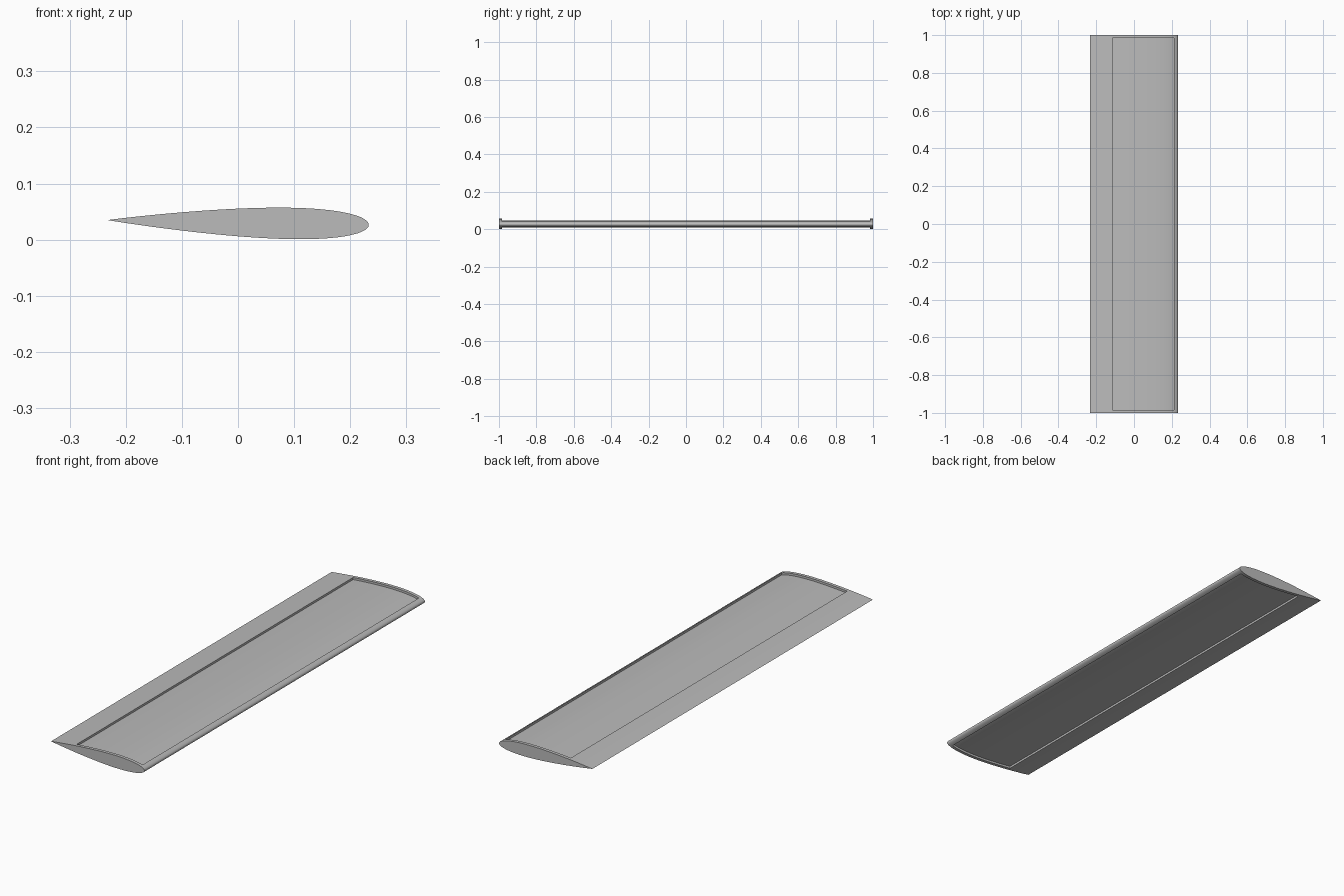
import bpy, bmesh, math

cube = bpy.data.objects.get("Cube")
if cube:
    bpy.data.objects.remove(cube)

CHORD = 0.466
NOSE_Z, TAIL_Z = 0.0265, 0.035
PANEL = (0.043, 0.747)      # chord fractions where the recess starts and ends
DEPTH = 0.0095
RIB_Y, TIP_Y = 0.985, 1.0


def half_thickness(t):
    # symmetric twelve percent aerofoil with a closed tail
    return 0.6 * CHORD * (0.2969 * math.sqrt(t) - 0.126 * t - 0.3516 * t**2
                          + 0.2843 * t**3 - 0.1036 * t**4)


# Chord stations, doubled at the recess edges so the panel gets upright walls
steps = 36
stations = [(0.5 - 0.5 * math.cos(math.pi * i / steps)) for i in range(steps + 1)]
stations = [(t, PANEL[0] < t < PANEL[1]) for t in stations
            if min(abs(t - p) for p in PANEL) > 0.004]
stations += [(p, inside) for p in PANEL for inside in (False, True)]
stations.sort(key=lambda s: (s[0], s[1] if s[0] < 0.5 else not s[1]))


def section(y, recessed):
    def side(sign, items):
        pts = []
        for t, inside in items:
            h = half_thickness(t) - (DEPTH if inside and recessed else 0)
            z = NOSE_Z + (TAIL_Z - NOSE_Z) * t + sign * h
            pts.append((CHORD * (0.5 - t), y, z))
        return pts
    return side(1, stations) + side(-1, stations[-2:0:-1])


# Wing skin lofted through the end ribs and the recessed panels
bm = bmesh.new()
layout = [(-TIP_Y, False), (-RIB_Y, False), (-RIB_Y, True),
          (RIB_Y, True), (RIB_Y, False), (TIP_Y, False)]
rings = [[bm.verts.new(p) for p in section(y, r)] for y, r in layout]
for a, b in zip(rings, rings[1:]):
    n = len(a)
    for i in range(n):
        j = (i + 1) % n
        bm.faces.new((a[i], a[j], b[j], b[i]))
bm.faces.new(rings[0])
bm.faces.new(rings[-1])
bmesh.ops.remove_doubles(bm, verts=bm.verts, dist=0.00001)
bmesh.ops.recalc_face_normals(bm, faces=bm.faces)

mesh = bpy.data.meshes.new("wing")
bm.to_mesh(mesh)
bm.free()
wing = bpy.data.objects.new("wing", mesh)
bpy.context.collection.objects.link(wing)

# Plain grey finish
grey = bpy.data.materials.new("plain grey")
grey.use_nodes = True
color = (0.5, 0.5, 0.5, 1)
grey.diffuse_color = color
grey.node_tree.nodes["Principled BSDF"].inputs["Base Color"].default_value = color
mesh.materials.append(grey)

bpy.context.view_layer.objects.active = wing
wing.select_set(True)
bpy.ops.object.shade_smooth_by_angle(angle=math.radians(30))
